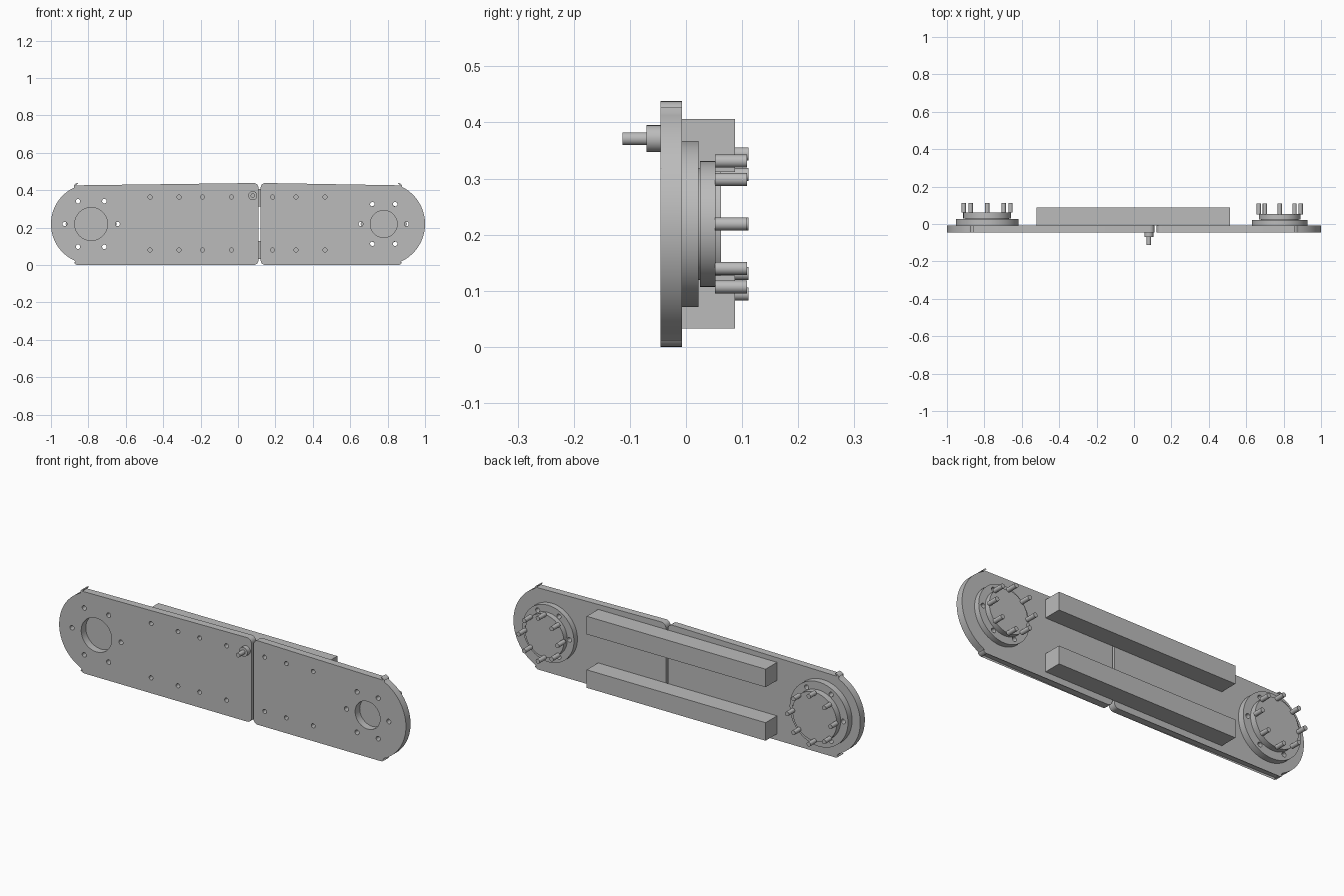
import bpy
import math

cube = bpy.data.objects.get("Cube")
if cube:
    bpy.data.objects.remove(cube, do_unlink=True)

grey = bpy.data.materials.new("plain_grey")
grey.use_nodes = True
colour = (0.5, 0.5, 0.5, 1)
grey.diffuse_color = colour
grey.node_tree.nodes["Principled BSDF"].inputs["Base Color"].default_value = colour

MID, TOP = 0.219, 0.438          # centre height and full height
FRONT, BACK = -0.045, -0.007     # plate faces


def arc(cx, cz, r, a0, a1, n):
    """Points on an arc, angles in degrees."""
    angles = [math.radians(a0 + (a1 - a0) * i / n) for i in range(n + 1)]
    return [(cx + r * math.cos(a), cz + r * math.sin(a)) for a in angles]


def circle(cx, cz, r, n=32):
    return arc(cx, cz, r, 0, 360, n)[:-1]


def finish(obj, name):
    obj.name = name
    obj.data.name = name
    obj.data.materials.clear()
    obj.data.materials.append(grey)
    bpy.ops.object.select_all(action="DESELECT")
    obj.select_set(True)
    bpy.context.view_layer.objects.active = obj
    bpy.ops.object.shade_smooth_by_angle(angle=math.radians(30))


def slab(name, outline, holes, y0, y1):
    """Extrude an x-z outline with through holes from y0 to y1."""
    curve = bpy.data.curves.new(name, "CURVE")
    curve.dimensions = "2D"
    curve.fill_mode = "BOTH"
    curve.extrude = (y1 - y0) / 2
    for loop in [outline] + holes:
        spline = curve.splines.new("POLY")
        spline.points.add(len(loop) - 1)
        for point, (x, z) in zip(spline.points, loop):
            point.co = (x, z, 0, 1)
        spline.use_cyclic_u = True
    obj = bpy.data.objects.new(name, curve)
    bpy.context.collection.objects.link(obj)
    obj.rotation_euler.x = math.pi / 2
    obj.location.y = (y0 + y1) / 2
    bpy.ops.object.select_all(action="DESELECT")
    obj.select_set(True)
    bpy.context.view_layer.objects.active = obj
    bpy.ops.object.convert(target="MESH")
    finish(bpy.context.object, name)


def rod(name, x, z, r, y0, y1, n=24):
    bpy.ops.mesh.primitive_cylinder_add(
        vertices=n, radius=r, depth=y1 - y0,
        location=(x, (y0 + y1) / 2, z), rotation=(math.pi / 2, 0, 0))
    finish(bpy.context.object, name)


def plate_outline(side, hub_x, hub_r, inner_x):
    """Rounded rectangle that runs into a round hub end, facing side."""
    c = 0.025
    shoulder = 0.88 - c
    dx = 0.876 - abs(hub_x)
    a = math.degrees(math.acos(dx / hub_r))
    upper = arc(shoulder, TOP - c, c, 90, 30, 4)
    lower = [(x, TOP - z) for x, z in reversed(upper)]
    end = lower + arc(abs(hub_x), MID, hub_r, -a, a, 48) + upper
    inner = side * inner_x
    square = arc(inner + c, TOP - c, c, 90, 180, 6) + arc(inner + c, c, c, 180, 270, 6)
    return [(side * x, z) for x, z in end + square]


# Per end: name, side, hub x, hub radius, inner edge, bore, bolt circle,
# flange radius, boss radius, pin circle, flange top, boss top, pin tip
ends = [
    ("left", 1, 0.779, 0.221, 0.121, 0.072, 0.122, 0.148, 0.112, 0.112, 0.022, 0.053, 0.109),
    ("right", -1, -0.785, 0.215, 0.109, 0.088, 0.141, 0.168, 0.128, 0.125, 0.027, 0.062, 0.111),
]
screws = {"left": (0.185, 0.31, 0.465), "right": (-0.47, -0.315, -0.19, -0.035)}

for name, side, hx, hr, inner, bore, bolt_r, fl_r, boss_r, pin_r, fl_y, boss_y, pin_y in ends:
    bolts = [circle(x, z, 0.012, 20) for x, z in circle(hx, MID, bolt_r, 6)]
    taps = [circle(x, z, 0.011, 20) for x in screws[name] for z in (0.08, 0.363)]
    # Flat plate with bore, bolt holes and screw holes
    slab(name + "_plate", plate_outline(side, hx, hr, inner),
         [circle(hx, MID, bore, 48)] + bolts + taps, FRONT, BACK)
    # Bearing flange, neck and boss on the back
    slab(name + "_flange", circle(hx, MID, fl_r, 64), bolts, BACK, fl_y)
    rod(name + "_neck", hx, MID, boss_r - 0.012, fl_y, fl_y + 0.003, 64)
    rod(name + "_boss", hx, MID, boss_r, fl_y + 0.003, boss_y, 64)
    # Ring of drive pins
    for i, (x, z) in enumerate(circle(hx, MID, pin_r, 8)):
        rod(f"{name}_pin_{i + 1}", x, z, 0.0115, boss_y - 0.001, pin_y, 20)

# Two square bars joining the plates
for name, z0, z1 in (("lower_bar", 0.033, 0.127), ("upper_bar", 0.312, 0.406)):
    slab(name, [(-0.52, z0), (0.512, z0), (0.512, z1), (-0.52, z1)], [], BACK, 0.087)

# Stepped knob on the front
rod("knob_base", 0.079, 0.371, 0.024, -0.07, FRONT, 32)
rod("knob_stem", 0.079, 0.371, 0.0115, -0.113, -0.07)
